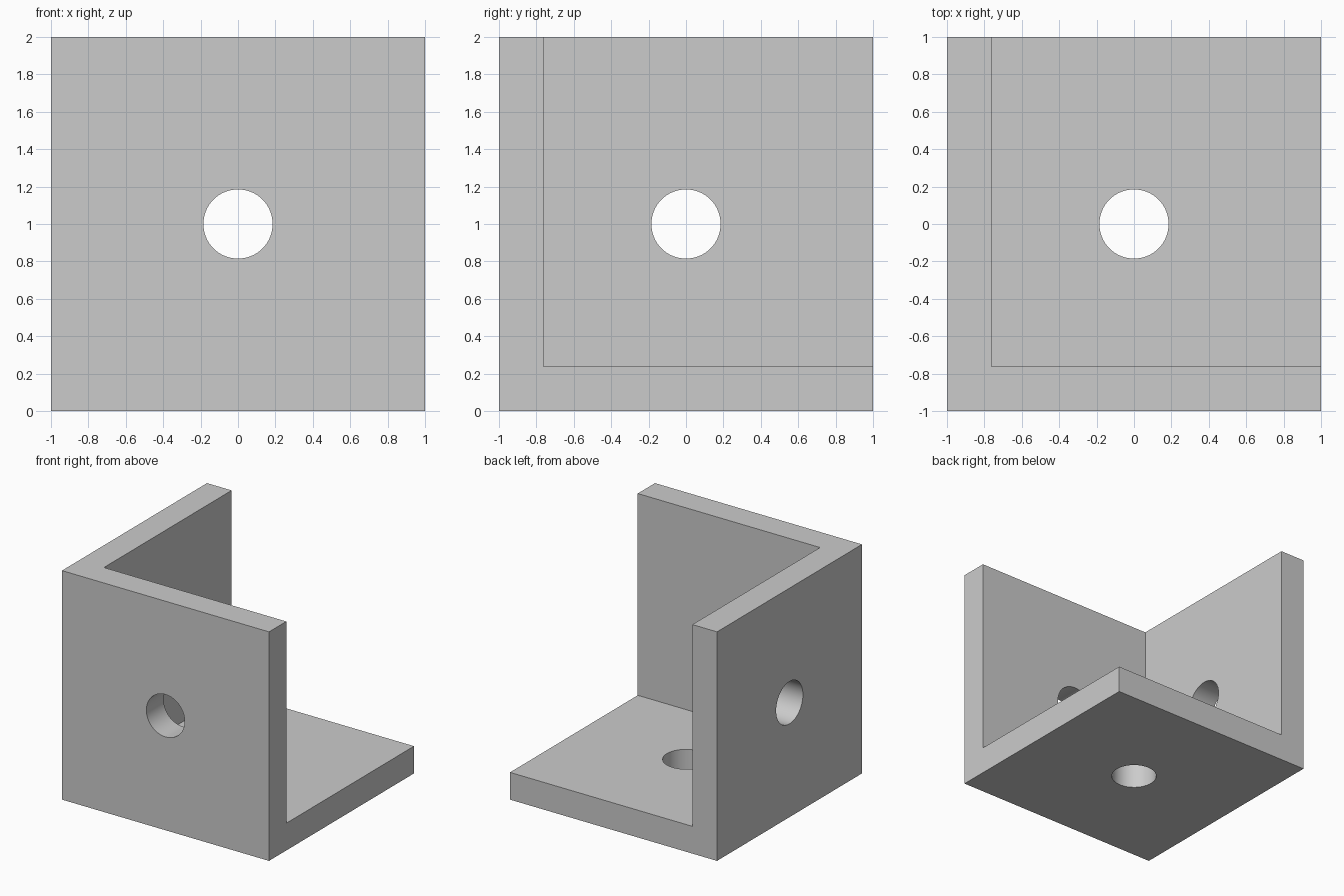
import bpy
from math import pi
from mathutils import Vector

cube = bpy.data.objects.get("Cube")
if cube:
    bpy.data.objects.remove(cube, do_unlink=True)

WALL = 0.238
HOLE_RADIUS = 0.185
CENTRE = Vector((0, 0, 1))

grey = bpy.data.materials.new("plain_grey")
grey.use_nodes = True
grey.diffuse_color = (0.6, 0.6, 0.6, 1)
grey.node_tree.nodes["Principled BSDF"].inputs["Base Color"].default_value = grey.diffuse_color


def cut(body, cutter):
    """Subtract the cutter from the body and discard it."""
    cutter.hide_render = True
    mod = body.modifiers.new("cut", "BOOLEAN")
    mod.operation = "DIFFERENCE"
    mod.solver = "EXACT"
    mod.object = cutter
    bpy.context.view_layer.objects.active = body
    bpy.ops.object.modifier_apply(modifier=mod.name)
    bpy.data.objects.remove(cutter, do_unlink=True)


# Solid block that becomes the bracket
bpy.ops.mesh.primitive_cube_add(size=2, location=CENTRE)
bracket = bpy.context.object
bracket.name = "corner_bracket"
bracket.data.materials.append(grey)

# Hollow out the open corner: floor, front wall and right wall remain
bpy.ops.mesh.primitive_cube_add(size=2, location=CENTRE + Vector((WALL, -0, 0)) + Vector((0, WALL, WALL)))
cut(bracket, bpy.context.object)

# One round hole through the middle of each plate
for direction, turn in (
    (Vector((0, 0, -1)), (0, 0, 0)),
    (Vector((0, -1, 0)), (pi / 2, 0, 0)),
    (Vector((-1, 0, 0)), (0, pi / 2, 0)),
):
    bpy.ops.mesh.primitive_cylinder_add(
        vertices=64, radius=HOLE_RADIUS, depth=WALL * 3,
        location=CENTRE + direction * (1 - WALL / 2), rotation=turn)
    cut(bracket, bpy.context.object)

# Smooth hole walls, crisp plate edges
bpy.ops.object.select_all(action="DESELECT")
bracket.select_set(True)
bpy.context.view_layer.objects.active = bracket
bpy.ops.object.shade_smooth_by_angle(angle=pi / 6)
